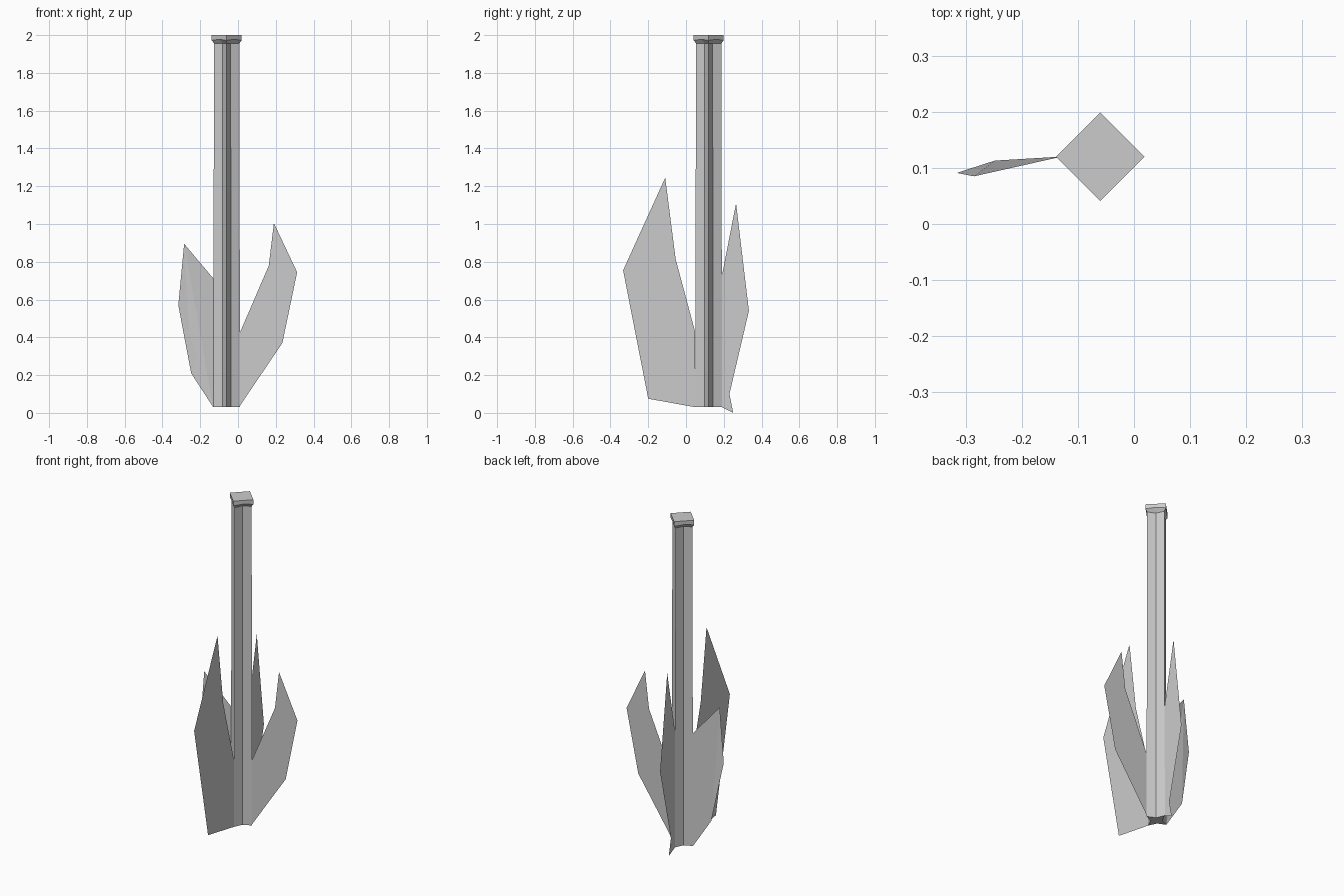
import bpy, bmesh, math

if "Cube" in bpy.data.objects:
    bpy.data.objects.remove(bpy.data.objects["Cube"])

CX, CY = -0.06, 0.12          # axis of the post

grey = bpy.data.materials.new("light_grey")
grey.diffuse_color = (0.6, 0.6, 0.6, 1)
grey.use_nodes = True
grey.node_tree.nodes["Principled BSDF"].inputs["Base Color"].default_value = grey.diffuse_color


def finish(name, bm):
    mesh = bpy.data.meshes.new(name)
    bm.to_mesh(mesh)
    bm.free()
    mesh.materials.append(grey)
    obj = bpy.data.objects.new(name, mesh)
    bpy.context.collection.objects.link(obj)
    return obj


def ring(bm, tip, notch, z_tip, z_notch):
    """Eight points alternating between axis tips and diagonal notches."""
    verts = []
    for i in range(8):
        a = math.pi / 4 * i
        r, z = (notch, z_notch) if i % 2 else (tip, z_tip)
        verts.append(bm.verts.new((CX + r * math.cos(a), CY + r * math.sin(a), z)))
    return verts


def loft(name, rings):
    bm = bmesh.new()
    loops = [ring(bm, *r) for r in rings]
    for lo, hi in zip(loops, loops[1:]):
        for i in range(8):
            j = (i + 1) % 8
            bm.faces.new((lo[i], lo[j], hi[j], hi[i]))
    bm.faces.new(loops[0][::-1])
    bm.faces.new(loops[-1])
    bmesh.ops.recalc_face_normals(bm, faces=bm.faces)
    return finish(name, bm)


def leaf(name, points):
    bm = bmesh.new()
    bm.faces.new([bm.verts.new(p) for p in points])
    bmesh.ops.triangulate(bm, faces=bm.faces)
    return finish(name, bm)


# Star-section post
loft("post", [(0.071, 0.032, 0.03, 0.03), (0.067, 0.030, 1.956, 1.956)])

# Diamond cap with flared underside
half = 0.079 / math.sqrt(2)
loft("post_cap", [(0.067, 0.030, 1.956, 1.956),
                  (0.079, half, 1.972, 1.978),
                  (0.079, half, 2.0, 2.0)])

# Flat leaves growing from the four post edges
leaf("front_leaf", [(CX, y, z) for y, z in (
    (0.05, 0.03), (-0.20, 0.075), (-0.333, 0.755),
    (-0.11, 1.245), (-0.055, 0.815), (0.048, 0.43))])
leaf("back_leaf", [(CX, y, z) for y, z in (
    (0.19, 0.03), (0.25, 0.0), (0.23, 0.10),
    (0.333, 0.54), (0.265, 1.11), (0.188, 0.715))])
leaf("right_leaf", [(x, CY, z) for x, z in (
    (0.005, 0.03), (0.235, 0.37), (0.313, 0.745),
    (0.19, 1.005), (0.163, 0.78), (0.008, 0.42))])
leaf("left_leaf", [
    (-0.131, CY, 0.03), (-0.248, 0.113, 0.21), (-0.215, 0.106, 0.30),
    (-0.316, 0.091, 0.57), (-0.285, 0.085, 0.895), (-0.129, CY, 0.71)])
